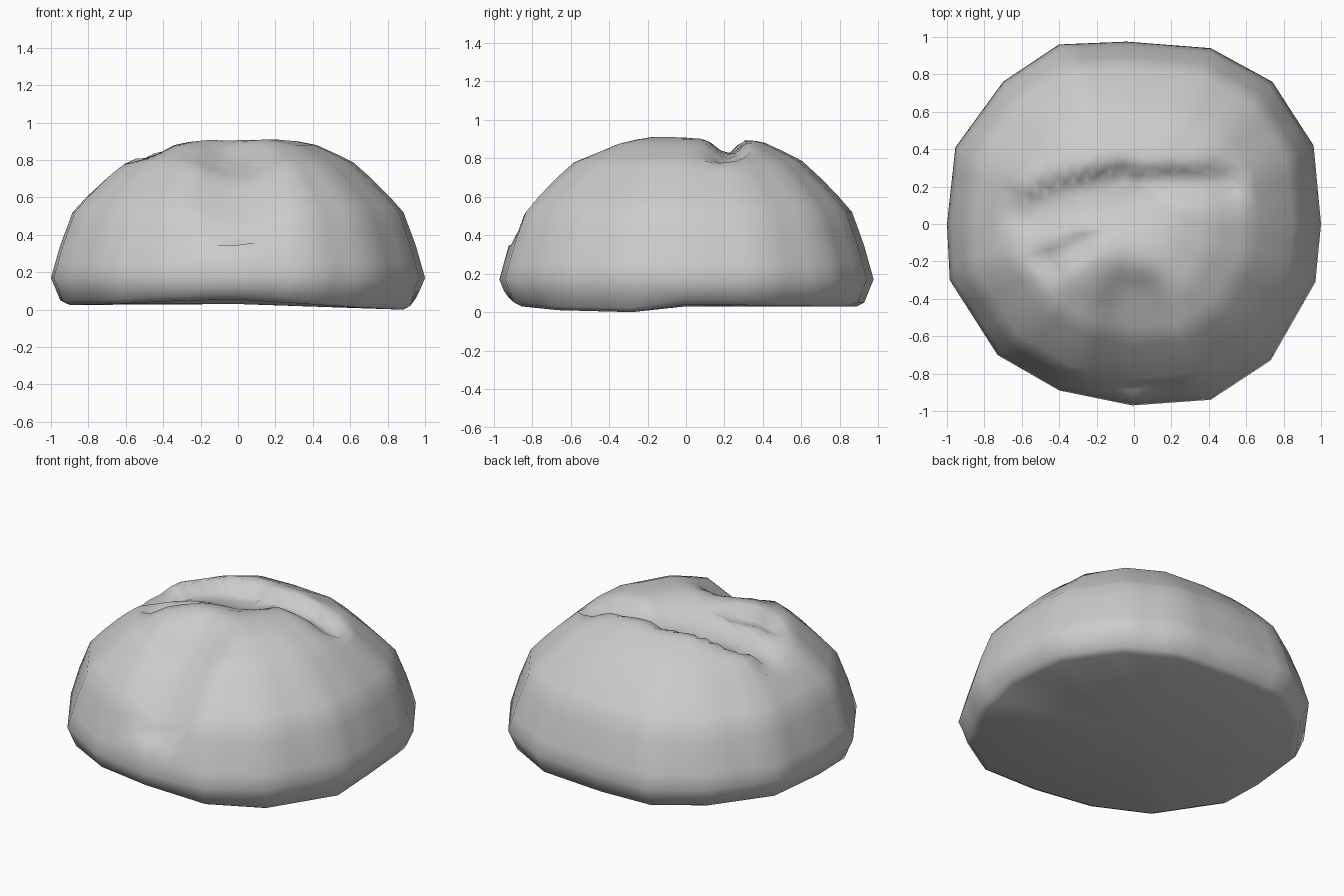
import bpy, bmesh, math
from mathutils import Vector

cube = bpy.data.objects.get("Cube")
if cube:
    bpy.data.objects.remove(cube, do_unlink=True)

dough = bpy.data.materials.new("pale_grey_dough")
dough.use_nodes = True
colour = (0.6, 0.6, 0.6, 1)
dough.diffuse_color = colour
dough.node_tree.nodes["Principled BSDF"].inputs["Base Color"].default_value = colour

# Sixteen-cornered rim, each corner with the height of the base edge below it
rim = [(1, 0, 0.04), (0.96, 0.42, 0.035), (0.74, 0.76, 0.03), (0.41, 0.94, 0.03),
       (-0.04, 0.975, 0.03), (-0.4, 0.96, 0.03), (-0.7, 0.76, 0.03), (-0.955, 0.41, 0.03),
       (-1, 0, 0.03), (-0.985, -0.3, 0.025), (-0.73, -0.7, 0.03), (-0.4, -0.89, 0.045),
       (-0.01, -0.97, 0.055), (0.41, -0.94, 0.03), (0.73, -0.73, 0.01), (0.97, -0.31, 0)]

# Wall and crown: scale of the rim, height
profile = [(0.95, 0.05), (1.0, 0.17), (0.95, 0.345), (0.885, 0.52), (0.81, 0.605),
           (0.72, 0.695), (0.62, 0.785), (0.52, 0.835), (0.42, 0.88), (0.32, 0.9),
           (0.22, 0.91), (0.1, 0.905)]

# Pleats: start, end, depth, width on the right of the line, width on its left
pleats = [((-0.48, 0.14), (-0.05, 0.24), 0.10, 0.24, 0.07),
          ((-0.05, 0.24), (0.48, 0.24), 0.08, 0.11, 0.05),
          ((0.02, -0.80), (0.0, -0.45), 0.10, 0.18, 0.20),
          ((-0.46, -0.21), (-0.28, -0.11), 0.07, 0.05, 0.12)]


def pleat_drop(p):
    """Deepest fold at a point; each fold is steeper on one side."""
    drop = 0
    for start, end, depth, right_width, left_width in pleats:
        a = Vector(start)
        along = Vector(end) - a
        offset = p - a
        t = max(0, min(1, offset.dot(along) / along.length_squared))
        side = along.x * offset.y - along.y * offset.x
        width = left_width if side > 0 else right_width
        drop = max(drop, depth * math.exp(-((offset - along * t).length / width) ** 3))
    return drop


def split(points, parts, closed):
    """Divide the straight runs between points into equal parts."""
    points = [Vector(p) for p in points]
    ends = points[1:] + (points[:1] if closed else [])
    fine = [a.lerp(b, k / parts) for a, b in zip(points, ends) for k in range(parts)]
    return fine if closed else fine + points[-1:]


outline = split(rim, 3, True)
sides = len(outline)
bm = bmesh.new()

# Base edge follows the uneven rim heights, the wall and crown the profile
rings = [[bm.verts.new((c.x * 0.91, c.y * 0.91, c.z)) for c in outline]]
for scale, height in split(profile, 2, False):
    ring = []
    for c in outline:
        p = c.xy * scale
        lift = c.z - 0.03 if height < 0.1 else 0
        fold = pleat_drop(p) if height > 0.4 else 0
        ring.append(bm.verts.new((p.x, p.y, height + lift - fold)))
    rings.append(ring)

# Skin, crown and underside
for low, high in zip(rings, rings[1:]):
    for i in range(sides):
        j = (i + 1) % sides
        bm.faces.new((low[i], low[j], high[j], high[i]))
crown = bm.verts.new((0, 0, 0.9 - pleat_drop(Vector((0, 0)))))
base = bm.verts.new((0, 0, 0.03))
for i in range(sides):
    j = (i + 1) % sides
    bm.faces.new((rings[-1][i], rings[-1][j], crown))
    bm.faces.new((rings[0][j], rings[0][i], base))
for f in bm.faces:
    f.smooth = True

mesh = bpy.data.meshes.new("pleated_bun")
bm.to_mesh(mesh)
bm.free()
mesh.materials.append(dough)
bun = bpy.data.objects.new("pleated_bun", mesh)
bpy.context.collection.objects.link(bun)
